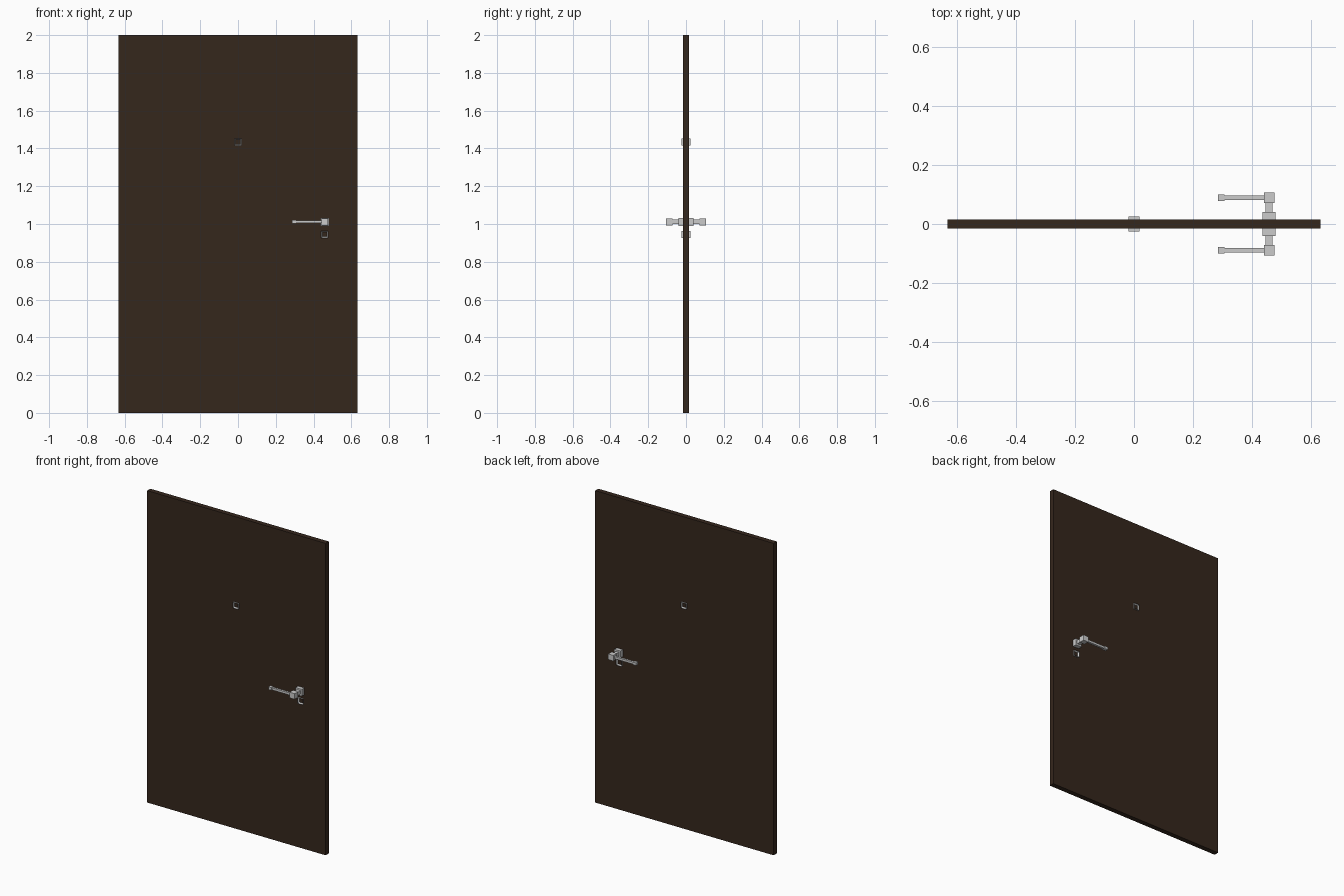
import bpy, bmesh
from mathutils import Matrix

if "Cube" in bpy.data.objects:
    bpy.data.objects.remove(bpy.data.objects["Cube"])

brown = bpy.data.materials.new("dark_wood")
brown.diffuse_color = (0.036, 0.020, 0.012, 1)
brown.use_nodes = True
brown.node_tree.nodes["Principled BSDF"].inputs["Base Color"].default_value = brown.diffuse_color

def finish(name, bm, mirror):
    bmesh.ops.recalc_face_normals(bm, faces=bm.faces)
    me = bpy.data.meshes.new(name)
    bm.to_mesh(me)
    bm.free()
    ob = bpy.data.objects.new(name, me)
    bpy.context.collection.objects.link(ob)
    if mirror:
        # repeat the fitting on the other face of the door
        m = ob.modifiers.new("both_sides", 'MIRROR')
        m.use_axis = (False, True, False)
        m.use_mirror_merge = False
    return ob

def box(name, x, y, z, mirror=True):
    bm = bmesh.new()
    size = [b - a for a, b in (x, y, z)]
    mid = [(a + b) / 2 for a, b in (x, y, z)]
    bmesh.ops.create_cube(bm, size=1, matrix=Matrix.Translation(mid) @ Matrix.Diagonal((*size, 1)))
    return finish(name, bm, mirror)

def frame(name, x, z, size, hole, y0, y1):
    # square escutcheon with a square opening, sitting on the front face
    bm = bmesh.new()
    bmesh.ops.create_cube(bm, size=1, matrix=Matrix.Translation((x, (y0 + y1) / 2, z))
                          @ Matrix.Diagonal((size, y1 - y0, size, 1)))
    bm.normal_update()
    front = min(bm.faces, key=lambda f: f.calc_center_median().y)
    bmesh.ops.inset_region(bm, faces=[front], thickness=(size - hole) / 2)
    # push the opening back past the door surface so the wood shows through
    for v in front.verts:
        v.co.y = y1
    back = max((f for f in bm.faces if f is not front), key=lambda f: f.calc_center_median().y)
    bmesh.ops.delete(bm, geom=[front, back], context='FACES_ONLY')
    return finish(name, bm, True)

# door slab
door = box("door_panel", (-0.633, 0.633), (-0.016, 0.016), (0, 2), mirror=False)
door.data.materials.append(brown)

# lever handle
HX, HZ = 0.459, 1.011
def around(c, s):
    return (c - s / 2, c + s / 2)

box("handle_plate", around(HX, 0.044), (-0.041, -0.012), around(HZ, 0.044))
box("handle_neck", around(HX, 0.023), (-0.075, -0.038), around(HZ, 0.023))
box("handle_elbow", around(HX, 0.036), (-0.107, -0.071), around(HZ, 0.036))
box("handle_lever", (0.300, HX - 0.01), around(-0.089, 0.014), around(HZ, 0.014))
box("handle_tip", (0.285, 0.307), around(-0.089, 0.021), around(HZ, 0.018))

# keyhole and peephole
frame("keyhole_plate", HX, 0.945, 0.037, 0.012, -0.025, -0.012)
frame("peephole", 0.0, 1.434, 0.037, 0.012, -0.025, -0.012)
